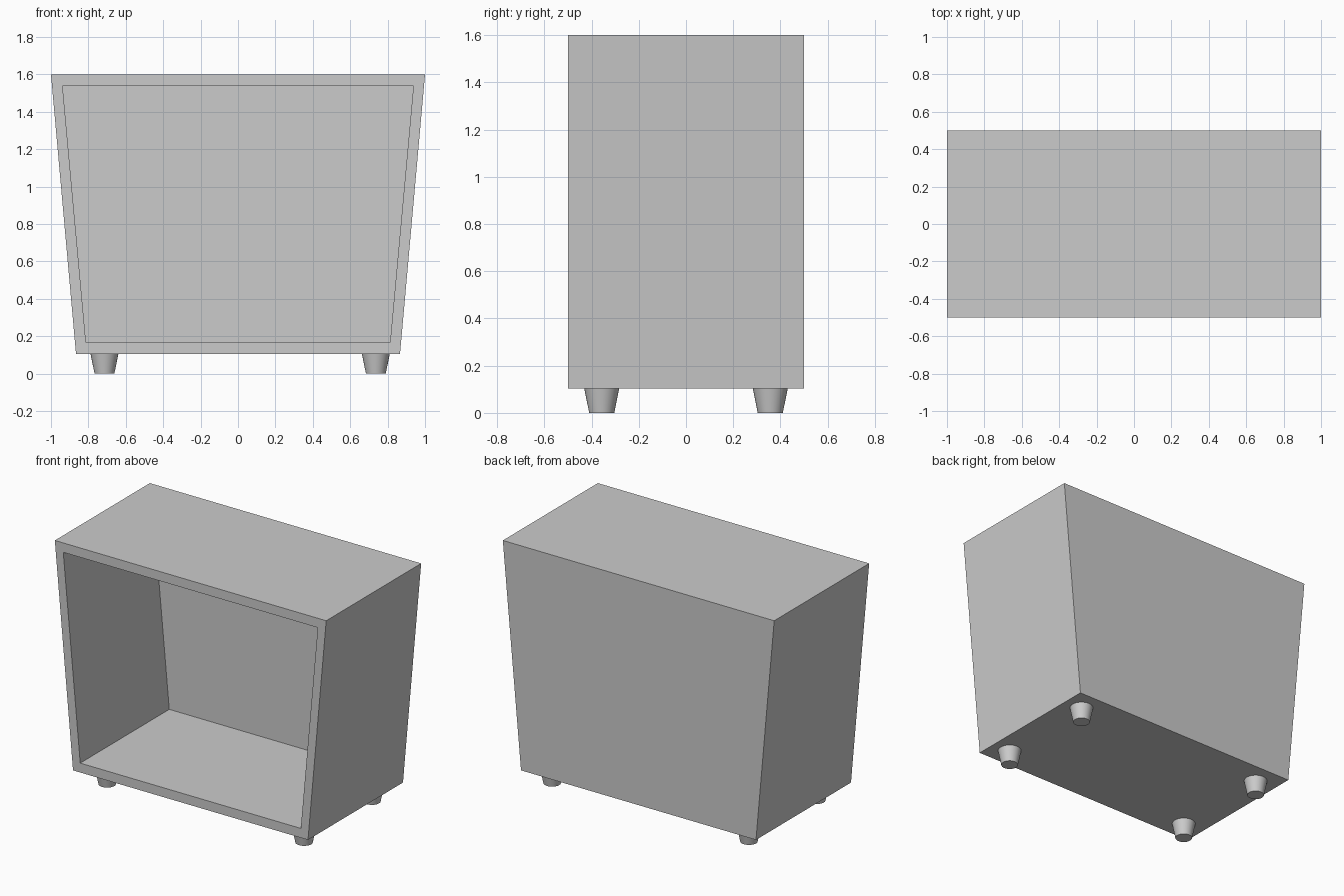
import bpy, bmesh, math

if "Cube" in bpy.data.objects:
    bpy.data.objects.remove(bpy.data.objects["Cube"])

Z0, Z1 = 0.104, 1.6
WALL = 0.0625


def trapezoid(half_bottom, half_top, z0, z1, y):
    return [(-half_bottom, y, z0), (half_bottom, y, z0),
            (half_top, y, z1), (-half_top, y, z1)]


# Cabinet: flared shell, open at the front with a recessed compartment
bm = bmesh.new()
outer = (0.866, 1.0, Z0, Z1)
inner = (0.813, 0.938, Z0 + WALL, Z1 - WALL)
loops = [[bm.verts.new(p) for p in trapezoid(*shape, y)]
         for shape, y in ((outer, 0.5), (outer, -0.5),
                          (inner, -0.5), (inner, 0.5 - WALL))]
for a, b in zip(loops, loops[1:]):
    for i in range(4):
        j = (i + 1) % 4
        bm.faces.new((a[i], a[j], b[j], b[i]))
bm.faces.new(loops[0])
bm.faces.new(loops[-1])
bmesh.ops.recalc_face_normals(bm, faces=bm.faces)
mesh = bpy.data.meshes.new("cabinet")
bm.to_mesh(mesh)
bm.free()
bpy.context.collection.objects.link(bpy.data.objects.new("cabinet", mesh))

# Tapered round feet
for side, x in (("left", -0.714), ("right", 0.737)):
    for end, y in (("front", -0.357), ("back", 0.357)):
        bpy.ops.mesh.primitive_cone_add(vertices=32, radius1=0.053, radius2=0.074,
                                        depth=Z0, location=(x, y, Z0 / 2))
        foot = bpy.context.object
        foot.name = f"{end}_{side}_foot"
        bpy.ops.object.shade_smooth_by_angle(angle=math.radians(30))
